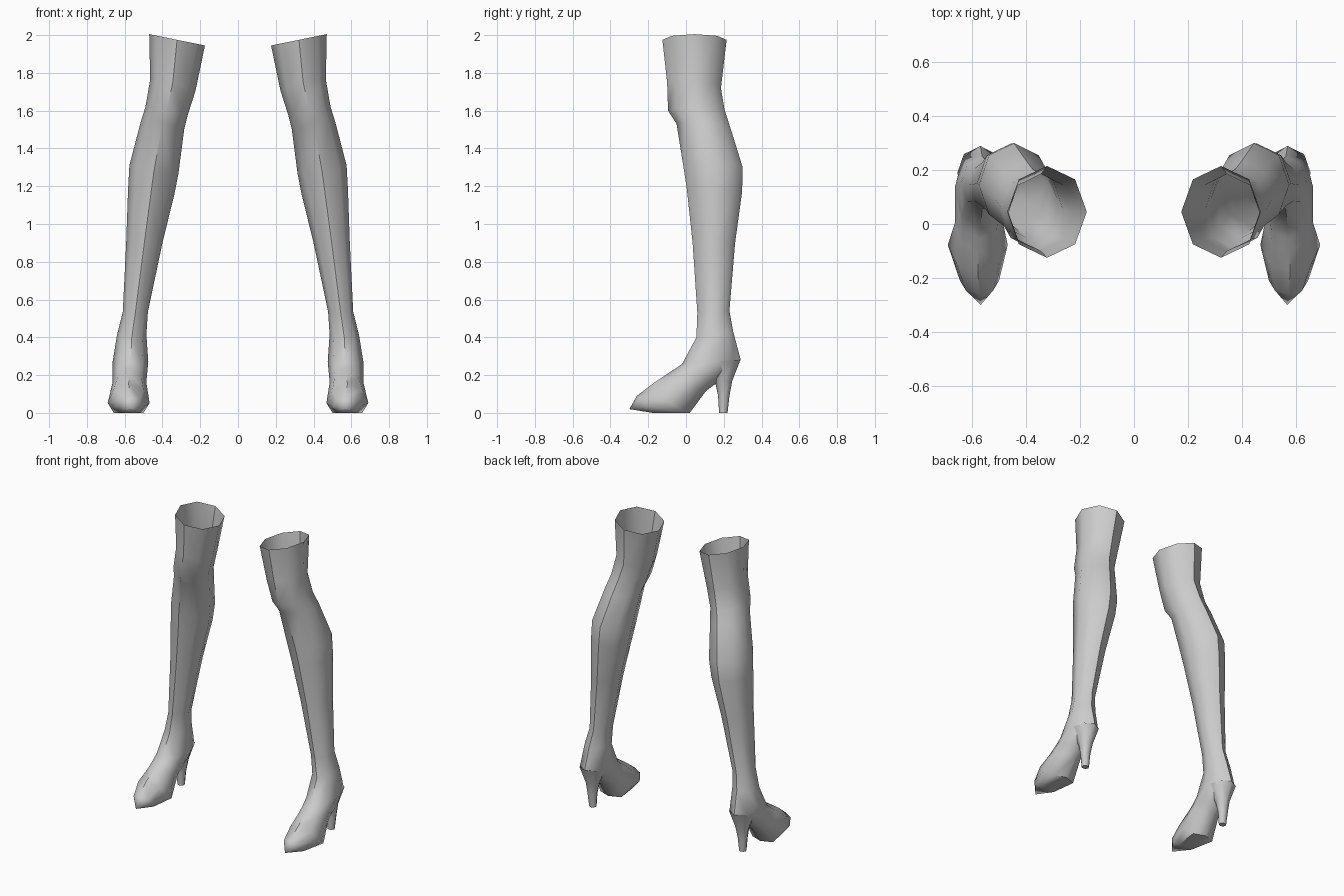
import bpy, bmesh, math

if "Cube" in bpy.data.objects:
    bpy.data.objects.remove(bpy.data.objects["Cube"])

SIDES = 8
grey = bpy.data.materials.new("light grey")
grey.diffuse_color = (0.6, 0.6, 0.6, 1)
grey.use_nodes = True
grey.node_tree.nodes["Principled BSDF"].inputs["Base Color"].default_value = grey.diffuse_color


def ring(bm, inner, outer, front, back, tilt=0.0):
    """Octagon from x limits and (y, z) front/back points; tilt raises the outer side."""
    verts = []
    for i in range(SIDES):
        a = 2 * math.pi * i / SIDES
        c, s = math.cos(a), math.sin(a)
        x = (inner + outer) / 2 + c * (outer - inner) / 2
        y = (front[0] + back[0]) / 2 + s * (back[0] - front[0]) / 2
        z = (front[1] + back[1]) / 2 + s * (back[1] - front[1]) / 2 + c * tilt
        verts.append(bm.verts.new((x, y, max(z, 0))))
    return verts


def loft(name, sections, tip=None):
    """Skin the rings, close the far end, and mirror to the other leg."""
    bm = bmesh.new()
    rings = [ring(bm, *s) for s in sections]
    for a, b in zip(rings, rings[1:]):
        for i in range(SIDES):
            j = (i + 1) % SIDES
            bm.faces.new((a[j], a[i], b[i], b[j]))
    end = rings[-1]
    if tip:
        t = bm.verts.new(tip)
        for i in range(SIDES):
            bm.faces.new((end[(i + 1) % SIDES], end[i], t))
    else:
        bm.faces.new(list(reversed(end)))
    mesh = bpy.data.meshes.new(name)
    bm.to_mesh(mesh)
    bm.free()
    mesh.materials.append(grey)
    obj = bpy.data.objects.new(name, mesh)
    bpy.context.collection.objects.link(obj)
    mirror = obj.modifiers.new("other_leg", 'MIRROR')
    mirror.use_mirror_merge = False
    bpy.context.view_layer.objects.active = obj
    obj.select_set(True)
    bpy.ops.object.shade_smooth_by_angle(angle=math.radians(50))
    obj.select_set(False)


# open-topped leg running down into the pointed foot
loft("boot_leg", [
    (0.175, 0.47, (-0.125, 1.975), (0.215, 1.975), 0.03),
    (0.225, 0.465, (-0.10, 1.75), (0.185, 1.72), 0.03),
    (0.265, 0.49, (-0.095, 1.60), (0.205, 1.60), 0.02),
    (0.285, 0.515, (-0.05, 1.53), (0.235, 1.51), 0.02),
    (0.315, 0.575, (-0.01, 1.28), (0.30, 1.30), 0.02),
    (0.335, 0.582, (0.005, 1.18), (0.297, 1.17), 0.01),
    (0.40, 0.592, (0.035, 0.90), (0.26, 0.90)),
    (0.477, 0.61, (0.06, 0.53), (0.23, 0.54)),
    (0.485, 0.64, (0.055, 0.40), (0.25, 0.43)),
    (0.475, 0.664, (-0.02, 0.26), (0.29, 0.28)),
    (0.482, 0.664, (-0.055, 0.235), (0.165, 0.16)),
    (0.485, 0.664, (-0.10, 0.205), (0.105, 0.115)),
    (0.468, 0.69, (-0.175, 0.155), (0.02, -0.05)),
    (0.50, 0.645, (-0.26, 0.09), (-0.16, -0.02)),
], tip=(0.568, -0.30, 0.02))

# tapered heel
loft("heel", [
    (0.485, 0.655, (0.09, 0.27), (0.288, 0.28)),
    (0.525, 0.615, (0.155, 0.16), (0.245, 0.17)),
    (0.54, 0.605, (0.17, 0.09), (0.23, 0.09)),
    (0.547, 0.595, (0.175, 0.0), (0.22, 0.0)),
])
